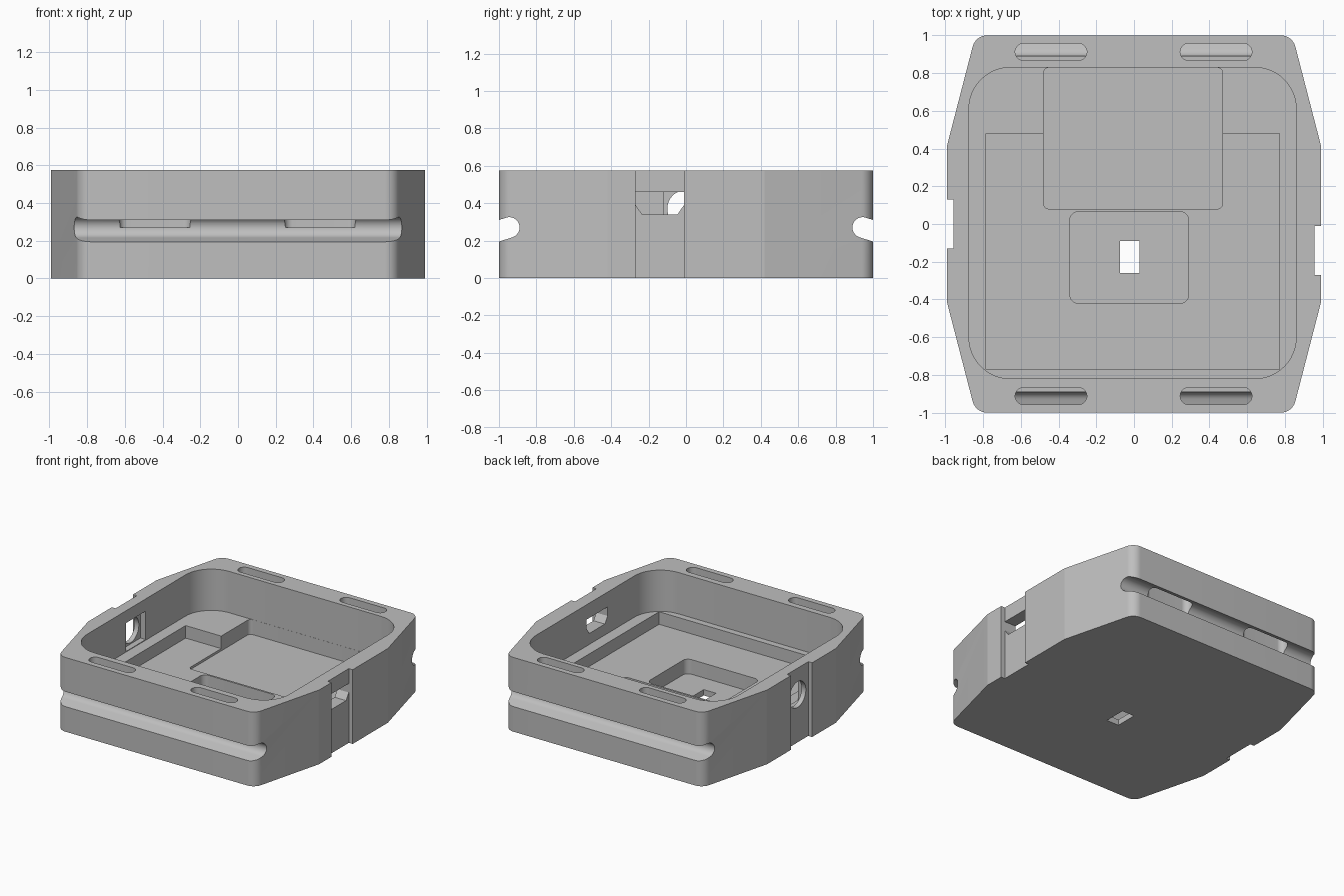
import bpy, bmesh
from math import pi, sin, cos, tan, radians
from mathutils import Vector

if "Cube" in bpy.data.objects:
    bpy.data.objects.remove(bpy.data.objects["Cube"])

grey = bpy.data.materials.new("plain_grey")
grey.use_nodes = True
GREY = (0.52, 0.52, 0.52, 1)
grey.diffuse_color = GREY
grey.node_tree.nodes["Principled BSDF"].inputs["Base Color"].default_value = GREY


def rounded(points, radius, steps=12):
    """Round every corner of a convex 2D outline, or one radius per corner."""
    radii = radius if isinstance(radius, list) else [radius] * len(points)
    out = []
    for i, p in enumerate(points):
        p, r = Vector(p), radii[i]
        if r == 0:
            out.append(p)
            continue
        a = (Vector(points[i - 1]) - p).normalized()
        b = (Vector(points[(i + 1) % len(points)]) - p).normalized()
        half = a.angle(b) / 2
        centre = p + (a + b).normalized() * r / sin(half)
        start = p + a * r / tan(half) - centre
        end = p + b * r / tan(half) - centre
        sweep = start.angle(end)
        for k in range(steps + 1):
            t = k / steps
            out.append(centre + (start * sin((1 - t) * sweep) + end * sin(t * sweep)) / sin(sweep))
    return out


def box(x0, x1, y0, y1):
    return [(x0, y0), (x1, y0), (x1, y1), (x0, y1)]


def prism(name, outline, lo, hi, axis="z"):
    """Extrude a 2D outline between lo and hi along z, or (y, z) along x."""
    bm = bmesh.new()
    rings = []
    for t in (lo, hi):
        rings.append([bm.verts.new((a, b, t) if axis == "z" else (t, a, b)) for a, b in outline])
    bm.faces.new(rings[0])
    bm.faces.new(rings[1])
    n = len(outline)
    for i in range(n):
        j = (i + 1) % n
        bm.faces.new((rings[0][i], rings[0][j], rings[1][j], rings[1][i]))
    bmesh.ops.recalc_face_normals(bm, faces=bm.faces)
    mesh = bpy.data.meshes.new(name)
    bm.to_mesh(mesh)
    bm.free()
    mesh.materials.append(grey)
    obj = bpy.data.objects.new(name, mesh)
    bpy.context.collection.objects.link(obj)
    return obj


HEIGHT, ABOVE = 0.575, 0.7
SHELF, FLOOR, BAY, WELL = 0.255, 0.158, 0.14, 0.045

# Case block with tapered sides and rounded corners
outline = [(0.99, -0.42), (0.99, 0.42), (0.84, 1), (-0.84, 1),
           (-0.99, 0.42), (-0.99, -0.42), (-0.84, -1), (0.84, -1)]
case = prism("case_body", rounded(outline, [0, 0, 0.08, 0.08] * 2), 0, HEIGHT)

# Stepped interior: cavity, main recess, rear bay, small well, floor hole
cuts = [
    prism("cavity", rounded(box(-0.875, 0.86, -0.82, 0.83), 0.22), SHELF, ABOVE),
    prism("main_recess", box(-0.785, 0.77, -0.77, 0.48), FLOOR, 0.4),
    prism("rear_bay", rounded(box(-0.48, 0.47, 0.08, 0.829), 0.03), BAY, 0.4),
    prism("well", rounded(box(-0.34, 0.29, -0.42, 0.065), 0.045), WELL, 0.4),
    prism("floor_hole", box(-0.075, 0.03, -0.26, -0.09), -0.1, 0.3),
]

# Strap grooves along front and back, with strap slots above them
for side in (-1, 1):
    tilt, r = radians(18), 0.055
    profile = []
    for k in range(25):
        a = tilt - pi / 2 + pi * k / 24
        profile.append((-0.945 + r * cos(a), 0.27 + r * sin(a)))
    reach = Vector((-cos(tilt), -sin(tilt))) * 0.15
    profile += [Vector(profile[-1]) + reach, Vector(profile[0]) + reach]
    profile = [(-side * y, z) for y, z in profile]
    cuts.append(prism("strap_groove", profile, -1.2, 1.2, "x"))
    for x0, x1 in ((-0.63, -0.25), (0.245, 0.625)):
        y = side * 0.912
        slot = rounded(box(x0, x1, y - 0.045, y + 0.045), 0.0449)
        cuts.append(prism("strap_slot", slot, 0.27, ABOVE))

# Side notches and port openings
circle = [(0.1 * cos(2 * pi * k / 48), 0.37 + 0.1 * sin(2 * pi * k / 48)) for k in range(48)]
port = [(-0.235, 0.34), (-0.045, 0.34), (-0.011, 0.39), (-0.011, 0.46),
        (-0.269, 0.46), (-0.269, 0.39)]
cuts += [
    prism("right_notch", box(0.957, 1.1, -0.27, -0.01), -0.1, ABOVE),
    prism("left_notch", box(-1.1, -0.957, -0.13, 0.13), -0.1, ABOVE),
    prism("round_port", circle, -1.1, -0.7, "x"),
    prism("port_seat", box(-0.12, 0.12, 0.26, 0.48), -0.92, -0.7, "x"),
    prism("wide_port", port, 0.7, 1.1, "x"),
]

# Cut everything out of the case, then discard the cutters
bpy.context.view_layer.objects.active = case
for cutter in cuts:
    cutter.hide_render = True
    mod = case.modifiers.new(cutter.name, "BOOLEAN")
    mod.operation, mod.solver, mod.object = "DIFFERENCE", "EXACT", cutter
    bpy.ops.object.modifier_apply(modifier=mod.name)
    bpy.data.objects.remove(cutter)

bpy.ops.object.select_all(action="DESELECT")
case.select_set(True)
bpy.ops.object.shade_smooth_by_angle(angle=radians(13))
